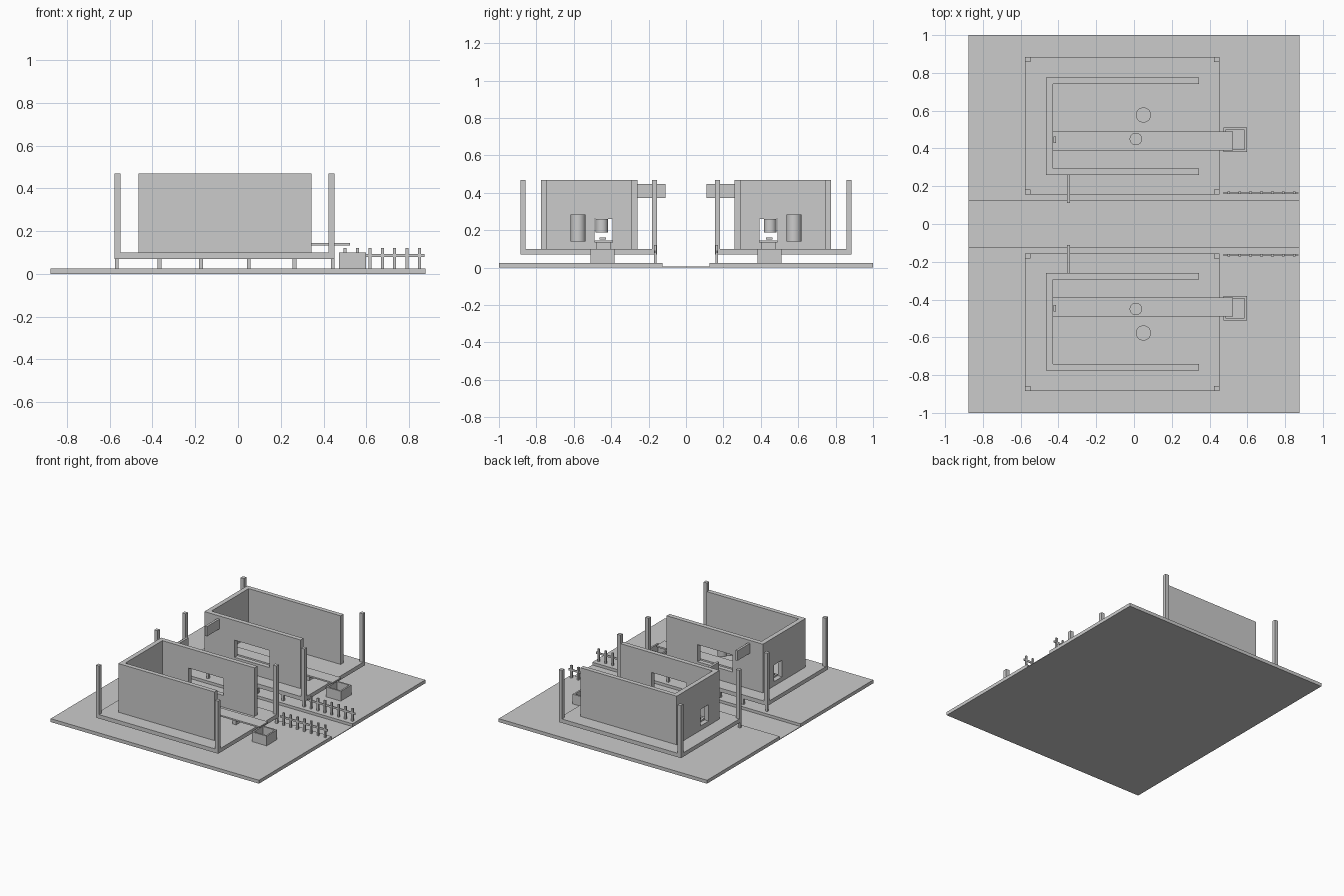
import bpy, bmesh

if "Cube" in bpy.data.objects:
    bpy.data.objects.remove(bpy.data.objects["Cube"])

# Each part is modelled on the +y side in world coordinates, then mirrored across y.
def finish(name, bm, mirror=True):
    bmesh.ops.recalc_face_normals(bm, faces=bm.faces)
    me = bpy.data.meshes.new(name)
    bm.to_mesh(me)
    bm.free()
    ob = bpy.data.objects.new(name, me)
    bpy.context.collection.objects.link(ob)
    if mirror:
        m = ob.modifiers.new("mirror", 'MIRROR')
        m.use_axis = (False, True, False)
        m.use_mirror_merge = False
    return ob

def add_box(bm, x0, x1, y0, y1, z0, z1):
    vs = bmesh.ops.create_cube(bm, size=1)["verts"]
    for v in vs:
        v.co = (x1 if v.co.x > 0 else x0, y1 if v.co.y > 0 else y0, z1 if v.co.z > 0 else z0)

def boxes(name, items, mirror=True):
    bm = bmesh.new()
    for it in items:
        add_box(bm, *it)
    return finish(name, bm, mirror)

def prism(name, outline, z0, z1):
    bm = bmesh.new()
    f = bm.faces.new([bm.verts.new((x, y, z0)) for x, y in outline])
    ext = bmesh.ops.extrude_face_region(bm, geom=[f])
    bmesh.ops.translate(bm, vec=(0, 0, z1 - z0),
                        verts=[v for v in ext["geom"] if isinstance(v, bmesh.types.BMVert)])
    return finish(name, bm)

def cylinder(name, x, y, r, z0, z1):
    bm = bmesh.new()
    vs = bmesh.ops.create_cone(bm, cap_ends=True, segments=32, radius1=r, radius2=r, depth=z1 - z0)["verts"]
    bmesh.ops.translate(bm, vec=(x, y, (z0 + z1) / 2), verts=vs)
    ob = finish(name, bm)
    for o in bpy.context.selected_objects:
        o.select_set(False)
    ob.select_set(True)
    bpy.context.view_layer.objects.active = ob
    bpy.ops.object.shade_smooth_by_angle()

# Ground slabs with a sunken lane between them
boxes("ground_slab", [(-.877, .877, .125, 1, 0, .026)])
boxes("lane", [(-.877, .877, -.125, .125, 0, .005)], mirror=False)

# Raised deck, its feet along the lane, and the corner posts
boxes("deck", [(-.577, .452, .155, .885, .07, .10)])
boxes("deck_foot", [(x - .009, x + .009, .157, .172, .026, .07)
                    for x in (-.567, -.367, -.173, .05, .265, .443)])
boxes("corner_post", [(x, x + .028, y, y + .028, .10, .47)
                      for x in (-.577, .424) for y in (.155, .857)])

# U-shaped walls with a serving opening and a back window
walls = prism("walls", [(-.465, .26), (.345, .26), (.345, .295), (-.43, .295),
                        (-.43, .742), (.345, .742), (.345, .776), (-.465, .776)], .10, .47)
cutter = boxes("opening_cutter", [(-.21, .085, .22, .33, .19, .32),
                                  (-.5, -.40, .392, .49, .134, .26)], mirror=False)
cutter.hide_render = True
cutter.hide_viewport = True
cut = walls.modifiers.new("openings", 'BOOLEAN')
cut.operation = 'DIFFERENCE'
cut.solver = 'EXACT'
cut.object = cutter
walls.modifiers.move(1, 0)

# Hanging sign board on the lane side
boxes("sign_board", [(-.356, -.338, .11, .26, .372, .447)])

# Long counter plank with supports and a small handle at the back
boxes("counter_plank", [(-.43, .525, .39, .49, .134, .145)])
boxes("plank_support", [(x, x + .03, .40, .48, .10, .134) for x in (-.38, -.05, .29)])
boxes("small_handle", [(-.425, -.412, .428, .462, .15, .16)])

# Two drums inside
cylinder("large_drum", .05, .577, .04, .139, .284)
cylinder("small_drum", .01, .45, .033, .187, .26)

# Open tray under the plank end
t = .012
x0, x1, y0, y1 = .473, .598, .382, .51
boxes("tray", [(x0, x1, y0, y1, .026, .04),
               (x0, x0 + t, y0, y1, .04, .10), (x1 - t, x1, y0, y1, .04, .10),
               (x0 + t, x1 - t, y0, y0 + t, .04, .10), (x0 + t, x1 - t, y1 - t, y1, .04, .10)])

# Picket fence along the lane
boxes("fence_rail", [(.472, .872, .162, .168, .078, .093)])
boxes("fence_picket", [(.494 + i * .058, .508 + i * .058, .158, .171, .026, .121) for i in range(7)])
